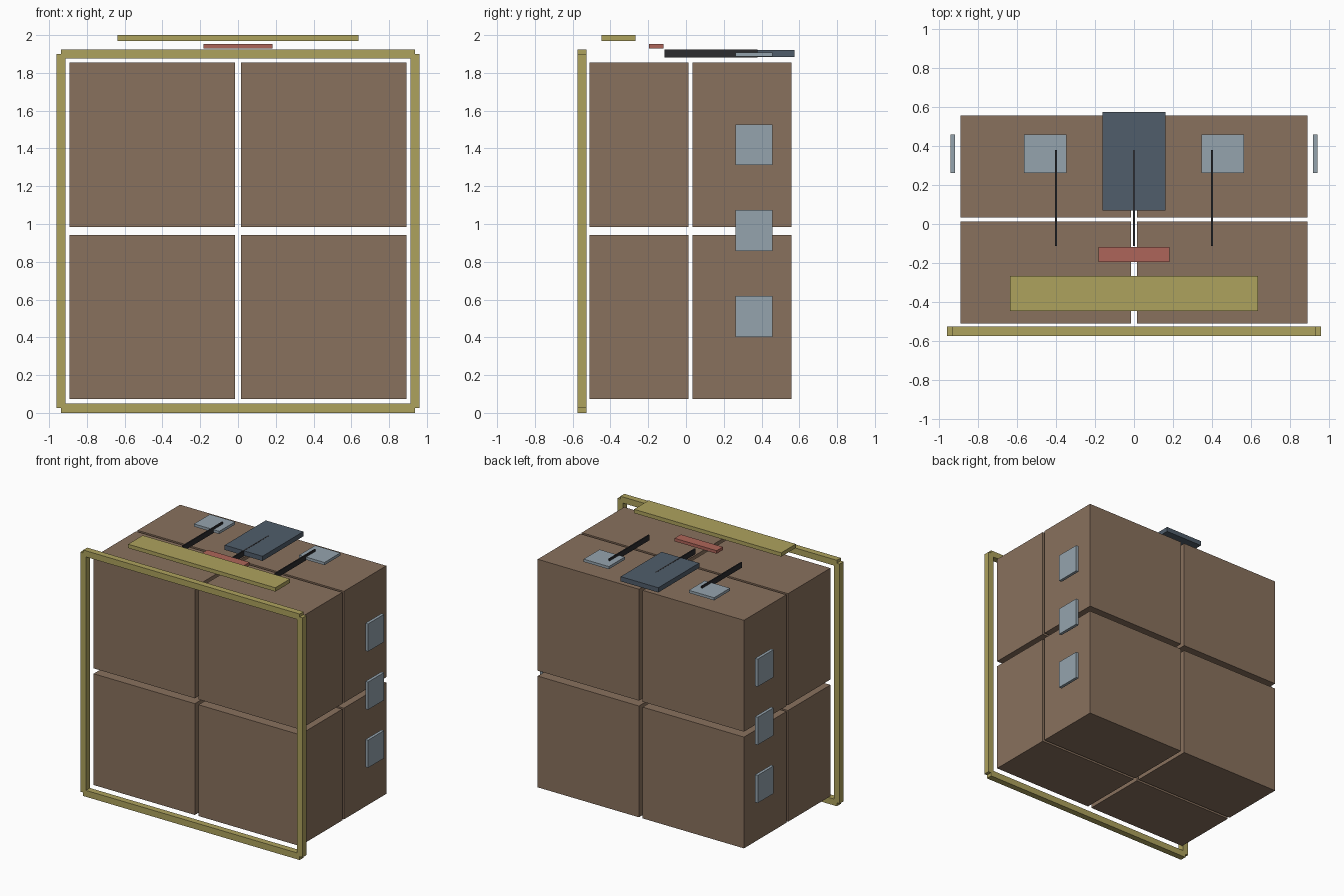
import bpy

if "Cube" in bpy.data.objects:
    bpy.data.objects.remove(bpy.data.objects["Cube"])


def material(name, rgb):
    m = bpy.data.materials.new(name)
    m.diffuse_color = (*rgb, 1)
    m.use_nodes = True
    m.node_tree.nodes["Principled BSDF"].inputs["Base Color"].default_value = m.diffuse_color
    return m


BROWN = material("brown", (0.25, 0.165, 0.11))
OLIVE = material("olive", (0.42, 0.36, 0.11))
RED = material("red", (0.42, 0.13, 0.10))
SLATE = material("slate", (0.08, 0.11, 0.145))
STEEL = material("steel", (0.30, 0.37, 0.42))
DARK = material("dark", (0.025, 0.025, 0.028))


def box(name, x, y, z, mat):
    """Axis-aligned box from (min, max) pairs."""
    lo, hi = zip(x, y, z)
    bpy.ops.mesh.primitive_cube_add(size=1, location=[(a + b) / 2 for a, b in zip(lo, hi)])
    ob = bpy.context.object
    ob.name = name
    ob.scale = [b - a for a, b in zip(lo, hi)]
    bpy.ops.object.transform_apply(location=False, rotation=False, scale=True)
    ob.data.materials.append(mat)
    return ob


# Eight stacked cartons with narrow gaps
for x in ((-0.892, -0.016), (0.016, 0.892)):
    for y in ((-0.51, 0.014), (0.034, 0.558)):
        for z in ((0.073, 0.943), (0.985, 1.856)):
            box("carton", x, y, z, BROWN)

# Front frame: rails and slightly offset posts
FRAME_Y = (-0.575, -0.526)
for z in ((0.0, 0.05), (1.875, 1.923)):
    box("frame_rail", (-0.936, 0.936), FRAME_Y, z, OLIVE)
for s in (-1, 1):
    x = sorted((s * 0.913, s * 0.961))
    box("frame_post", x, FRAME_Y, (0.027, 1.9), OLIVE)

# Top strip and small red label bar
box("top_strip", (-0.637, 0.637), (-0.448, -0.267), (1.97, 2.0), OLIVE)
box("red_bar", (-0.182, 0.182), (-0.196, -0.118), (1.928, 1.952), RED)

# Slate panel and three thin straps on top
box("top_panel", (-0.163, 0.163), (0.069, 0.575), (1.885, 1.922), SLATE)
for x in (-0.4, 0.0, 0.4):
    box("strap", (x - 0.005, x + 0.005), (-0.113, 0.379), (1.881, 1.923), DARK)

# Steel pads on the top and both sides
PAD_Y = (0.262, 0.459)
for s in (-1, 1):
    box("top_pad", sorted((s * 0.346, s * 0.564)), PAD_Y, (1.886, 1.907), STEEL)
    for z in (0.511, 0.965, 1.42):
        box("side_pad", sorted((s * 0.919, s * 0.942)), PAD_Y, (z - 0.108, z + 0.108), STEEL)
